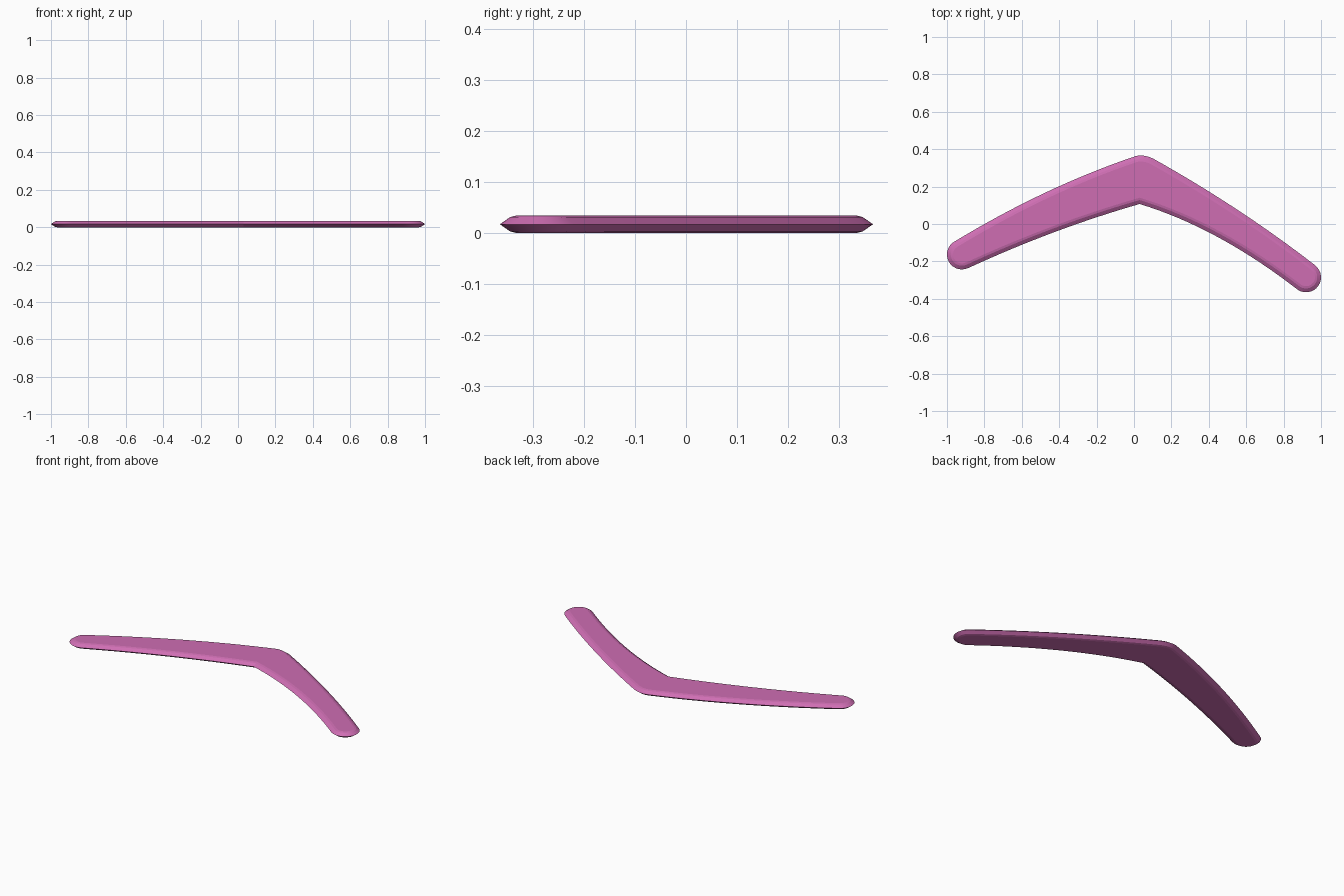
import bpy, bmesh, math
from mathutils import Vector

cube = bpy.data.objects.get("Cube")
if cube:
    bpy.data.objects.remove(cube)


def curve(a, mid, b, n=16):
    """Parabola from a through mid to b, leaving out b."""
    a, mid, b = Vector(a), Vector(mid), Vector(b)
    c = mid * 2 - (a + b) / 2
    return [a * (1 - t) ** 2 + c * 2 * t * (1 - t) + b * t * t
            for t in (i / n for i in range(n))]


def tip(centre, radius, start, end, n=14):
    """Rounded arm end, leaving out the last point."""
    angles = [math.radians(start + (end - start) * i / n) for i in range(n)]
    return [Vector(centre) + radius * Vector((math.cos(q), math.sin(q))) for q in angles]


def inset(points, d):
    """Move a counter-clockwise outline inwards with mitred corners."""
    result = []
    for i, p in enumerate(points):
        e1 = (p - points[i - 1]).normalized()
        e2 = (points[(i + 1) % len(points)] - p).normalized()
        n1, n2 = Vector((-e1.y, e1.x)), Vector((-e2.y, e2.x))
        result.append(p + (n1 + n2) * d / (1 + n1.dot(n2)))
    return result


# Plan outline: inner elbow, right-hand arm, outer elbow, left-hand arm
elbow = (0.03, 0.107)
outline = curve(elbow, (0.45, -0.071), (0.875, -0.351))
outline += tip((0.92, -0.285), 0.08, -124, 55)
outline += curve((0.966, -0.219), (0.55, 0.078), (0.1, 0.351))
outline += curve((0.1, 0.351), (0.045, 0.366), (0, 0.36), 8)
outline += curve((0, 0.36), (-0.48, 0.165), (-0.958, -0.093))
outline += tip((-0.92, -0.163), 0.08, 118, 296)
outline += curve((-0.885, -0.235), (-0.43, -0.045), elbow)

# Stack of inset outlines gives the bevelled edge
bm = bmesh.new()
rings = []
for z, d in [(0, 0.032), (0.003, 0.02), (0.017, 0), (0.031, 0.02), (0.034, 0.032)]:
    rings.append([bm.verts.new((p.x, p.y, z)) for p in inset(outline, d)])
count = len(outline)
for low, high in zip(rings, rings[1:]):
    for i in range(count):
        j = (i + 1) % count
        bm.faces.new((low[i], low[j], high[j], high[i]))

# Flat underside and top
caps = [bm.faces.new(rings[0][::-1]), bm.faces.new(rings[-1])]
bm.normal_update()
bmesh.ops.triangulate(bm, faces=caps, ngon_method='EAR_CLIP')
mesh = bpy.data.meshes.new("boomerang")
bm.to_mesh(mesh)
bm.free()

# Pink finish
pink = bpy.data.materials.new("pink")
pink.use_nodes = True
color = (0.62, 0.155, 0.45, 1)
pink.diffuse_color = color
pink.node_tree.nodes["Principled BSDF"].inputs["Base Color"].default_value = color
mesh.materials.append(pink)

boomerang = bpy.data.objects.new("boomerang", mesh)
bpy.context.collection.objects.link(boomerang)
bpy.ops.object.select_all(action='DESELECT')
boomerang.select_set(True)
bpy.context.view_layer.objects.active = boomerang
bpy.ops.object.shade_smooth_by_angle(angle=math.radians(12))
